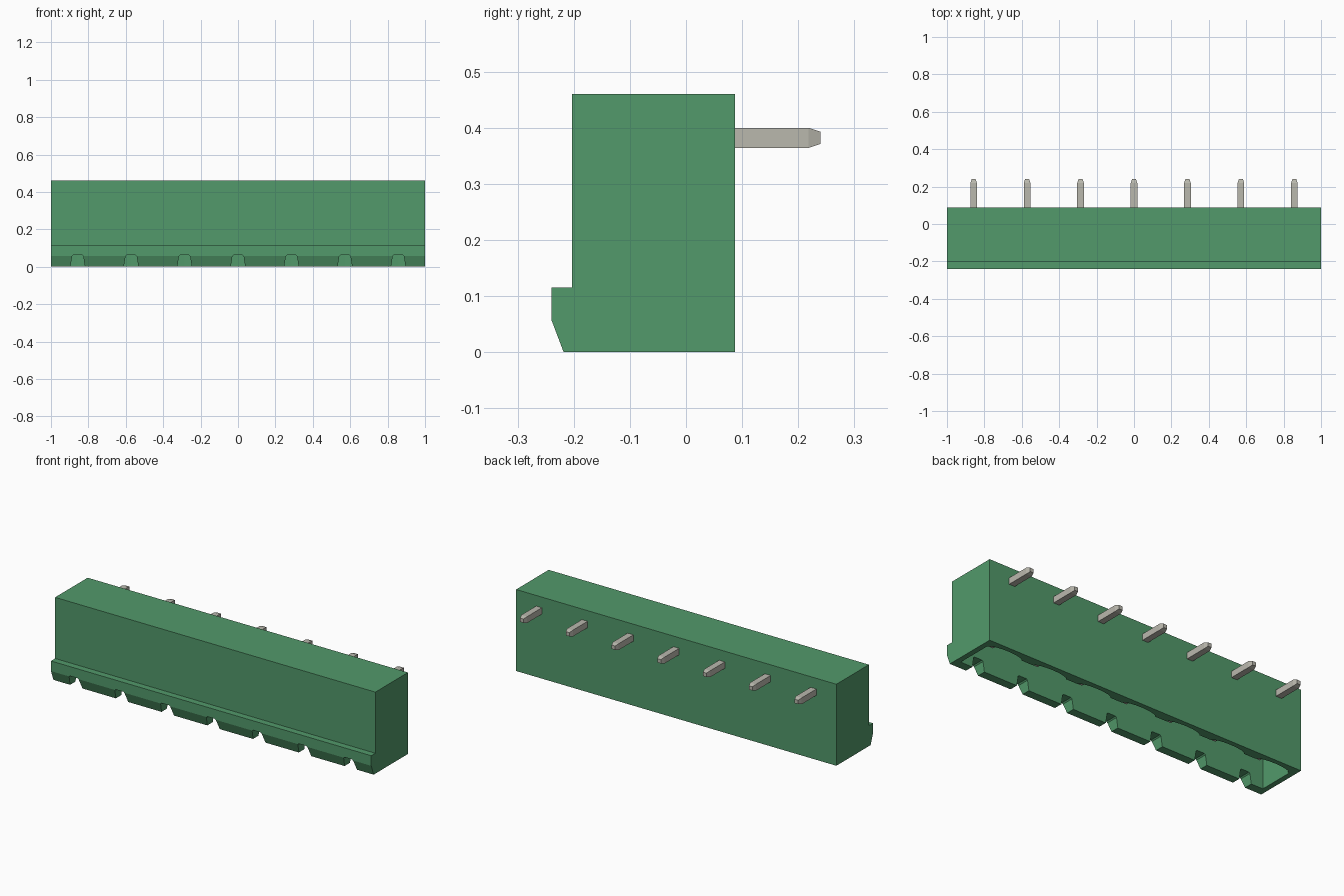
import bpy, bmesh, math
from mathutils import Vector, Matrix

cube = bpy.data.objects.get("Cube")
if cube:
    bpy.data.objects.remove(cube, do_unlink=True)

POLES = 7
PITCH = 2 / POLES
CENTRES = [(i - (POLES - 1) / 2) * PITCH for i in range(POLES)]


def material(name, rgb, rough):
    m = bpy.data.materials.new(name)
    m.use_nodes = True
    m.diffuse_color = (*rgb, 1)
    bsdf = m.node_tree.nodes["Principled BSDF"]
    bsdf.inputs["Base Color"].default_value = (*rgb, 1)
    bsdf.inputs["Roughness"].default_value = rough
    return m


GREEN = material("housing green", (0.085, 0.32, 0.145), 0.6)
METAL = material("tin grey", (0.49, 0.48, 0.42), 0.5)


def add_object(name, bm, mat):
    bmesh.ops.recalc_face_normals(bm, faces=bm.faces)
    mesh = bpy.data.meshes.new(name)
    bm.to_mesh(mesh)
    bm.free()
    mesh.materials.append(mat)
    ob = bpy.data.objects.new(name, mesh)
    bpy.context.collection.objects.link(ob)
    return ob


def prism(bm, points, sweep):
    """Extrude a closed outline of 3D points along a vector."""
    face = bm.faces.new([bm.verts.new(p) for p in points])
    new = bmesh.ops.extrude_face_region(bm, geom=[face])["geom"]
    bmesh.ops.translate(bm, vec=sweep,
                        verts=[v for v in new if isinstance(v, bmesh.types.BMVert)])


def cut(target, cutter):
    cutter.hide_render = True
    mod = target.modifiers.new("cut", "BOOLEAN")
    mod.operation, mod.solver, mod.object = "DIFFERENCE", "EXACT", cutter
    bpy.context.view_layer.objects.active = target
    bpy.ops.object.modifier_apply(modifier=mod.name)
    bpy.data.objects.remove(cutter, do_unlink=True)


# Housing: side profile with the latch ridge, swept along its length
side = [(0.087, 0), (0.087, 0.46), (-0.203, 0.46), (-0.203, 0.115),
        (-0.24, 0.115), (-0.24, 0.058), (-0.218, 0)]
bm = bmesh.new()
prism(bm, [(-1, y, z) for y, z in side], (2, 0, 0))
housing = add_object("housing", bm, GREEN)

# Socket: open below, with a shallow arch in the back wall at every pole
outline = [(0.97, -0.17), (-0.97, -0.17), (-0.97, 0.034)]
for cx in CENTRES:
    for k in range(9):
        a = math.pi * k / 8
        outline.append((cx - 0.105 * math.cos(a), 0.034 + 0.026 * math.sin(a)))
outline.append((0.97, 0.034))
bm = bmesh.new()
prism(bm, [(x, y, -0.05) for x, y in outline], (0, 0, 0.37))
cut(housing, add_object("socket_cutter", bm, GREEN))

# Keying notches in the lower edge of the front wall
notch = [(-0.042, -0.02), (-0.030, 0.056), (-0.024, 0.062),
         (0.024, 0.062), (0.030, 0.056), (0.042, -0.02)]
bm = bmesh.new()
for cx in CENTRES:
    prism(bm, [(cx + x, -0.3, z) for x, z in notch], (0, 0.16, 0))
cut(housing, add_object("notch_cutter", bm, GREEN))


def tapered_bar(bm, start, end, width=0.036, taper=0.022):
    """Square bar whose end narrows to a blunt tip."""
    start, end = Vector(start), Vector(end)
    axis = (end - start).normalized()
    side_a = Vector((1, 0, 0))
    side_b = axis.cross(side_a)
    rings = []
    for p, w in ((start, width), (end - axis * taper, width), (end, width * 0.6)):
        rings.append([bm.verts.new(p + (side_a * i + side_b * j) * w / 2)
                      for i, j in ((-1, -1), (1, -1), (1, 1), (-1, 1))])
    for r, s in zip(rings, rings[1:]):
        for i in range(4):
            bm.faces.new((r[i], r[i - 1], s[i - 1], s[i]))
    bm.faces.new(rings[0])
    bm.faces.new(rings[-1])


# Angled pins: solder leg out of the back, contact leg down into the socket
for n, cx in enumerate(CENTRES):
    for part, start, end in (
            ("solder_pin", (cx, -0.078, 0.382), (cx, 0.24, 0.382)),
            ("contact_pin", (cx, -0.06, 0.364), (cx, -0.06, 0.08))):
        bm = bmesh.new()
        tapered_bar(bm, start, end)
        add_object(f"{part}_{n + 1}", bm, METAL)
